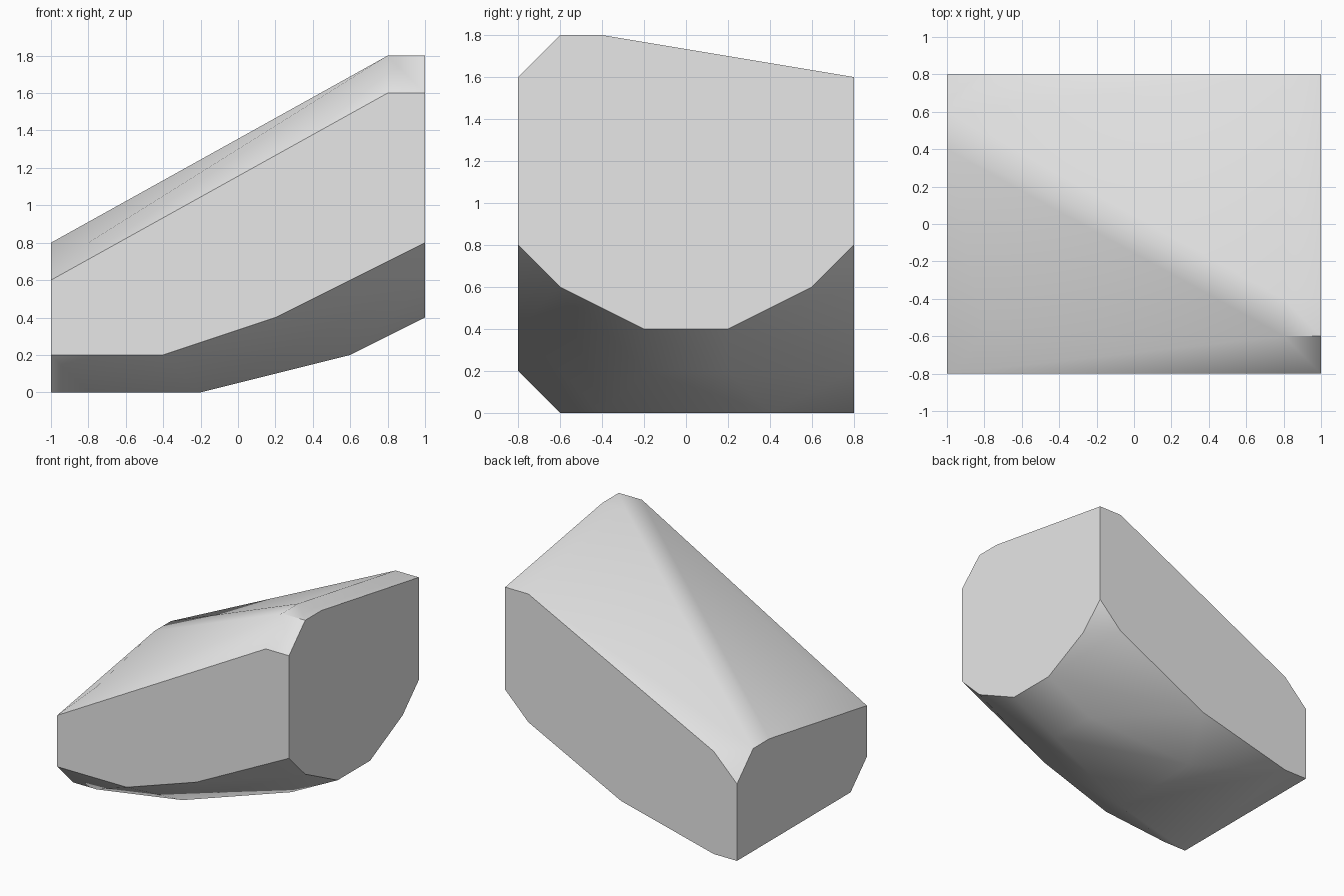
import bpy
import bmesh
import math
from mathutils import Vector

STEP = 0.2  # every corner of the boulder sits on this spacing

default_cube = bpy.data.objects.get("Cube")
if default_cube:
    bpy.data.objects.remove(default_cube, do_unlink=True)


def make_material(name, colour):
    material = bpy.data.materials.new(name)
    material.use_nodes = True
    material.diffuse_color = colour
    shader = material.node_tree.nodes["Principled BSDF"]
    shader.inputs["Base Color"].default_value = colour
    return material


def on_side_wall(x, profile):
    """Corners (y, z) lying on a wall facing along x."""
    return [(x, y, z) for y, z in profile]


def on_end_wall(y, profile):
    """Corners (x, z) lying on a wall facing along y."""
    return [(x, y, z) for x, z in profile]


def build_hull(name, corners, material):
    mesh = bpy.data.meshes.new(name)
    bm = bmesh.new()
    for corner in sorted(set(corners)):
        bm.verts.new(Vector(corner) * STEP)
    hull = bmesh.ops.convex_hull(bm, input=bm.verts[:])
    spare = [item for item in hull["geom_interior"] + hull["geom_unused"]
             if isinstance(item, bmesh.types.BMVert)]
    bmesh.ops.delete(bm, geom=list(set(spare)), context="VERTS")
    # merge triangles that lie in the same flat wall
    bmesh.ops.dissolve_limit(bm, angle_limit=math.radians(0.5),
                             verts=bm.verts[:], edges=bm.edges[:])
    bmesh.ops.recalc_face_normals(bm, faces=bm.faces[:])
    bm.to_mesh(mesh)
    bm.free()
    mesh.materials.append(material)
    obj = bpy.data.objects.new(name, mesh)
    bpy.context.collection.objects.link(obj)
    return obj


# flat cut walls of the boulder
tall_wall = on_side_wall(5, [(-4, 4), (-3, 3), (-1, 2), (1, 2), (3, 3),
                             (4, 4), (4, 8), (-2, 9), (-3, 9), (-4, 8)])
short_wall = on_side_wall(-5, [(4, 0), (4, 3), (3, 4), (2, 4),
                               (-4, 3), (-4, 1), (-3, 0)])
front_wall = on_end_wall(-4, [(-5, 1), (-2, 1), (1, 2), (5, 4),
                              (5, 8), (4, 8), (-5, 3)])
back_wall = on_end_wall(4, [(-5, 0), (-4, 0), (0, 1), (4, 3), (5, 4),
                            (5, 8), (4, 8), (-4, 4), (-5, 3)])

# sloping crest and rounded underside
crest = [(4, -3, 9), (4, -2, 9), (-4, -3, 4)]
underside = [(-4, -3, 0), (-1, -2, 0), (-1, 2, 0), (3, -1, 1), (3, 1, 1)]

stone = make_material("stone grey", (0.8, 0.8, 0.8, 1.0))
boulder = build_hull("boulder", tall_wall + short_wall + front_wall
                     + back_wall + crest + underside, stone)

# soft shading with crisp wall borders
bpy.ops.object.select_all(action="DESELECT")
boulder.select_set(True)
bpy.context.view_layer.objects.active = boulder
bpy.ops.object.shade_smooth_by_angle(angle=math.radians(35))
